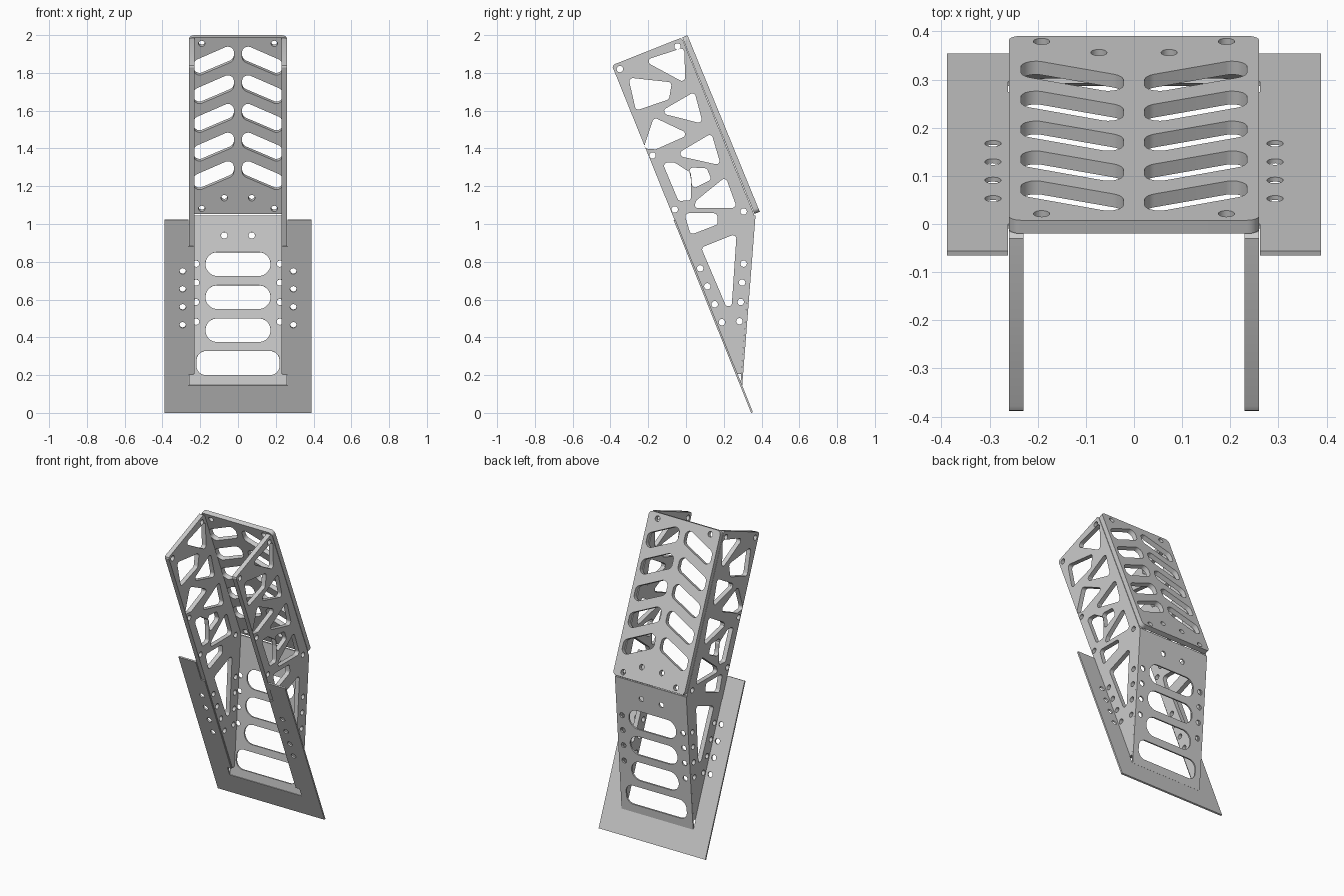
import bpy, bmesh, math
from mathutils import Vector, Matrix

cube = bpy.data.objects.get("Cube")
if cube:
    bpy.data.objects.remove(cube, do_unlink=True)

GREY = (0.6, 0.6, 0.6, 1)
grey = bpy.data.materials.new("plain_grey")
grey.use_nodes = True
grey.diffuse_color = GREY
grey.node_tree.nodes["Principled BSDF"].inputs["Base Color"].default_value = GREY


def rounded(points, r, steps=7):
    """Polygon with every corner replaced by an arc of radius r."""
    pts = [Vector(p) for p in points]
    out = []
    for i, p in enumerate(pts):
        a, b = pts[i - 1] - p, pts[(i + 1) % len(pts)] - p
        half = a.angle(b) / 2
        t = min(r / math.tan(half), 0.49 * a.length, 0.49 * b.length)
        a.normalize()
        b.normalize()
        c = p + (a + b).normalized() * (t / math.cos(half))
        v1, v2 = p + a * t - c, p + b * t - c
        out += [c + v1.lerp(v2, k / steps).normalized() * v1.length for k in range(steps + 1)]
    return out


def circle(x, y, r=0.017, n=20):
    return [Vector((x + r * math.cos(math.tau * k / n), y + r * math.sin(math.tau * k / n)))
            for k in range(n)]


def box(x, y0, y1):
    return [(-x, y0), (x, y0), (x, y1), (-x, y1)]


def plate(name, loops, origin, u, v, thick):
    """Flat sheet with holes; origin lies on one face and thickness grows along u x v."""
    u, v = Vector(u).normalized(), Vector(v).normalized()
    w = u.cross(v)
    curve = bpy.data.curves.new(name, 'CURVE')
    curve.dimensions = '2D'
    curve.fill_mode = 'BOTH'
    curve.extrude = thick / 2
    for loop in loops:
        s = curve.splines.new('POLY')
        s.points.add(len(loop) - 1)
        for pt, co in zip(s.points, loop):
            pt.co = (co[0], co[1], 0, 1)
        s.use_cyclic_u = True
    tmp = bpy.data.objects.new(name + "_curve", curve)
    bpy.context.collection.objects.link(tmp)
    dg = bpy.context.evaluated_depsgraph_get()
    mesh = bpy.data.meshes.new_from_object(tmp.evaluated_get(dg))
    bpy.data.objects.remove(tmp, do_unlink=True)
    bm = bmesh.new()
    bm.from_mesh(mesh)
    bmesh.ops.remove_doubles(bm, verts=bm.verts, dist=1e-5)
    m = Matrix((u, v, w)).transposed().to_4x4()
    m.translation = Vector(origin) + w * thick / 2
    bm.transform(m)
    bmesh.ops.recalc_face_normals(bm, faces=bm.faces)
    bm.to_mesh(mesh)
    bm.free()
    mesh.materials.clear()
    mesh.materials.append(grey)
    ob = bpy.data.objects.new(name, mesh)
    bpy.context.collection.objects.link(ob)
    bpy.ops.object.select_all(action='DESELECT')
    ob.select_set(True)
    bpy.context.view_layer.objects.active = ob
    bpy.ops.object.shade_smooth_by_angle()


# Upper back plate with chevron slots
loops = [rounded(box(0.26, 0, 1.01), 0.025)]
for side in (-1, 1):
    for i in range(5):
        s = 0.035 + 0.164 * i
        slot = [(0.022, s), (0.235, s + 0.1), (0.235, s + 0.198), (0.022, s + 0.1)]
        loops.append(rounded([(side * x, y) for x, y in slot], 0.035))
    loops += [circle(side * x, y) for x, y in ((0.192, 0.036), (0.192, 0.98), (0.073, 0.919))]
plate("upper_back_plate", loops, (0, -0.02, 1.988), (1, 0, 0), (0, 0.379, -0.925), 0.03)


# Lower back plate with round-ended slots
def down(z):
    return (1.045 - z) / 0.997


loops = [box(0.26, 0, down(0.147))]
for z in (0.788, 0.613, 0.438):
    loops.append(rounded(box(0.172, down(z + 0.063), down(z - 0.063)), 0.0625))
loops.append(rounded(box(0.22, down(0.328), down(0.2)), 0.05))
for side in (-1, 1):
    loops.append(circle(side * 0.073, down(0.94)))
    loops += [circle(side * 0.222, down(z)) for z in (0.79, 0.69, 0.587, 0.483)]
plate("lower_back_plate", loops, (0, 0.358, 1.045), (1, 0, 0), (0, -0.07, -0.895), 0.01)

# Front mounting flange, open in the middle
half = [(0.388, 1.099), (0.388, 0), (0.262, 0), (0.262, 0.15),
        (0.235, 0.15), (0.235, 0.884), (0.262, 0.884), (0.262, 0.943)]
loops = [half + [(-x, y) for x, y in reversed(half)]]
for side in (-1, 1):
    loops += [circle(side * 0.293, (1.02 - z) / 0.928) for z in (0.75, 0.655, 0.56, 0.465)]
plate("front_flange", loops, (0, -0.065, 1.02), (1, 0, 0), (0, 0.41, -1.02), 0.01)

# Side plates with truss cut-outs
outline = [(-0.03, 1.984), (-0.018, 1.976), (0.36, 1.052), (0.357, 1.03), (0.292, 0.205),
           (0.27, 0.205), (-0.382, 1.815), (-0.388, 1.828), (-0.387, 1.838), (-0.378, 1.846)]
cutouts = [
    [(-0.225, 1.865), (-0.01, 1.935), (-0.003, 1.745)],
    [(-0.305, 1.775), (-0.075, 1.75), (-0.09, 1.66), (-0.265, 1.6)],
    [(-0.145, 1.59), (0.045, 1.7), (0.09, 1.53)],
    [(-0.17, 1.565), (0.02, 1.475), (-0.16, 1.395), (-0.225, 1.4)],
    [(-0.06, 1.365), (0.135, 1.48), (0.185, 1.31)],
    [(-0.125, 1.325), (-0.06, 1.325), (0.027, 1.27), (0.027, 1.125), (-0.04, 1.122)],
    [(0.015, 1.3), (0.11, 1.295), (0.135, 1.235), (0.035, 1.185)],
    [(0.04, 1.085), (0.055, 1.125), (0.21, 1.25), (0.27, 1.085)],
    [(-0.01, 1.057), (0.165, 1.057), (0.168, 0.998), (0.025, 0.943)],
    [(0.08, 0.875), (0.268, 0.95), (0.242, 0.565), (0.212, 0.565)],
]
bolts = [(-0.35, 1.82), (-0.045, 1.94), (-0.177, 1.363), (-0.06, 1.077), (0.305, 1.066),
         (0.075, 0.765), (0.113, 0.67), (0.152, 0.575), (0.19, 0.48),
         (0.305, 0.79), (0.297, 0.69), (0.29, 0.587), (0.283, 0.485)]
loops = [outline] + [rounded(c, 0.018) for c in cutouts] + [circle(y, z) for y, z in bolts]
for name, x in (("left_side_plate", 0.23), ("right_side_plate", -0.26)):
    plate(name, loops, (x, 0, 0), (0, 1, 0), (0, 0, 1), 0.03)
